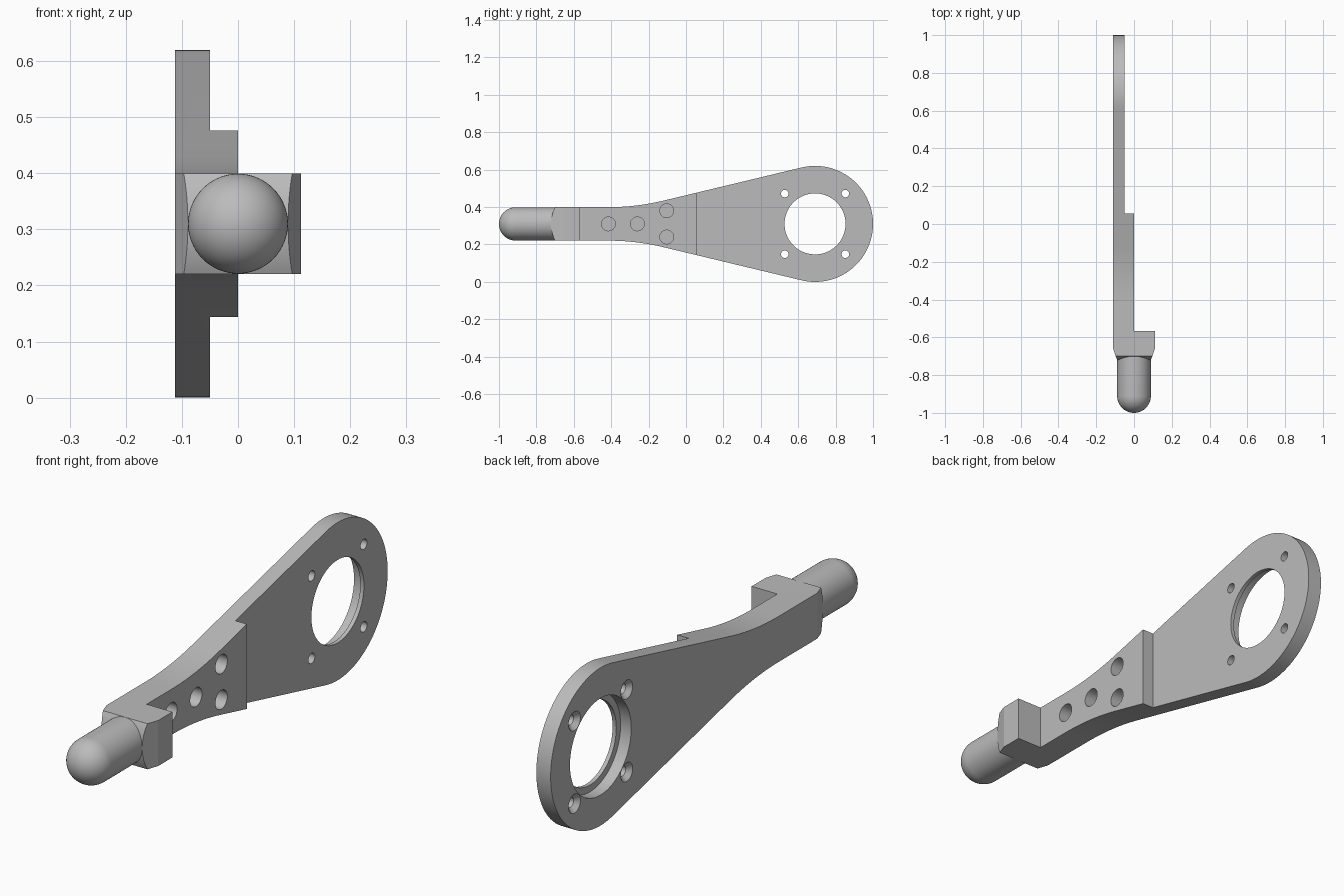
import bpy, bmesh
from math import sin, cos, tan, pi, radians, atan
from mathutils import Matrix, Vector

cube = bpy.data.objects.get("Cube")
if cube:
    bpy.data.objects.remove(cube, do_unlink=True)

MID = 0.31                 # height of the long axis
HALF = 0.0895              # half height of the neck
WIDE = 0.112               # half width of the shoulder block
EYE_Y, EYE_R = 0.69, 0.31  # round end of the plate

metal = bpy.data.materials.new("plain_grey")
metal.use_nodes = True
grey = (0.5, 0.5, 0.5, 1)
metal.diffuse_color = grey
metal.node_tree.nodes["Principled BSDF"].inputs["Base Color"].default_value = grey


def finish(name, bm):
    bmesh.ops.recalc_face_normals(bm, faces=bm.faces)
    mesh = bpy.data.meshes.new(name)
    bm.to_mesh(mesh)
    bm.free()
    mesh.materials.append(metal)
    obj = bpy.data.objects.new(name, mesh)
    bpy.context.collection.objects.link(obj)
    return obj


def prism(name, points, sweep):
    """Extrude a flat outline along a vector."""
    bm = bmesh.new()
    face = bm.faces.new([bm.verts.new(p) for p in points])
    new = bmesh.ops.extrude_face_region(bm, geom=[face])["geom"]
    verts = [v for v in new if isinstance(v, bmesh.types.BMVert)]
    bmesh.ops.translate(bm, verts=verts, vec=sweep)
    return finish(name, bm)


def lathe(name, profile, matrix, steps=64):
    """Revolve (x, radius) pairs about the x axis."""
    bm = bmesh.new()
    rings = [[bm.verts.new((x, r * cos(2 * pi * i / steps), r * sin(2 * pi * i / steps)))
              for i in range(steps)] for x, r in profile]
    for a, b in zip(rings, rings[1:]):
        for i in range(steps):
            j = (i + 1) % steps
            bm.faces.new((a[i], a[j], b[j], b[i]))
    bm.faces.new(rings[0])
    bm.faces.new(rings[-1])
    bm.transform(matrix)
    return finish(name, bm)


def activate(obj):
    bpy.ops.object.select_all(action='DESELECT')
    obj.select_set(True)
    bpy.context.view_layer.objects.active = obj


def cut(obj, cutter):
    cutter.hide_render = True
    mod = obj.modifiers.new("cut", 'BOOLEAN')
    mod.operation, mod.solver, mod.object = 'DIFFERENCE', 'EXACT', cutter
    activate(obj)
    bpy.ops.object.modifier_apply(modifier=mod.name)
    bpy.data.objects.remove(cutter, do_unlink=True)


def box(y0, y1, x0, x1):
    return prism("box_cutter", [(x0, y0, -1), (x1, y0, -1), (x1, y1, -1), (x0, y1, -1)], (0, 0, 3))


def arc(cy, cz, r, a0, a1, n):
    """Points (y, z) on an arc, angle measured from +y."""
    return [(cy + r * cos(a0 + (a1 - a0) * i / n), cz + r * sin(a0 + (a1 - a0) * i / n))
            for i in range(n + 1)]


# Upper half outline: bulging nose, straight neck, concave flare, round eye
slope = atan(0.2388)
flare_r = 1.27
flare_y = -0.267 - flare_r * tan(slope / 2)
sag = 0.022
nose_r = (HALF ** 2 + sag ** 2) / (2 * sag)
nose_a = atan(HALF / (nose_r - sag))
upper = arc(nose_r - 0.722, 0, nose_r, pi, pi - nose_a, 8)
upper += arc(flare_y, HALF + flare_r, flare_r, -pi / 2, -pi / 2 + slope, 10)
upper += arc(EYE_Y, 0, EYE_R, pi / 2 + slope, 0, 40)
outline = upper + [(y, -z) for y, z in reversed(upper[1:-1])]
arm = prism("arm_plate", [(-WIDE, y, MID + z) for y, z in outline], (2 * WIDE, 0, 0))

# Step the thickness down behind the block and again at the eye
cut(arm, box(-0.567, 2, 0, 1))
cut(arm, box(0.055, 2, -0.05, 1))

# Chamfer both sides of the block nose
for s in (-1, 1):
    wedge = [(s * WIDE, -0.655, 0), (s * 0.078, -0.755, 0), (s * 0.3, -0.755, 0), (s * 0.3, -0.655, 0)]
    cut(arm, prism("chamfer_cutter", wedge, (0, 0, 1)))

# Bearing hole with a recess on the outer face
cut(arm, lathe("bearing_cutter", [(-0.2, 0.19), (-0.066, 0.19), (-0.066, 0.163), (0.2, 0.163)],
               Matrix.Translation((0, EYE_Y, MID)), 96))

# Countersunk screw holes around it
for dy in (-0.162, 0.162):
    for dz in (-0.162, 0.162):
        cut(arm, lathe("screw_cutter", [(-0.132, 0.056), (-0.094, 0.02), (0.1, 0.02)],
                       Matrix.Translation((0, EYE_Y + dy, MID + dz)), 32))

# Blind holes in the thick part of the arm
for y, dz in ((-0.415, 0), (-0.26, 0), (-0.103, 0.07), (-0.103, -0.07)):
    cut(arm, lathe("blind_cutter", [(-0.07, 0.037), (0.05, 0.037)],
                   Matrix.Translation((0, y, MID + dz)), 32))

# Round ended handle rod
rod_r = 0.089
dome = [(rod_r * sin(pi / 2 * i / 16), max(rod_r * cos(pi / 2 * i / 16), 0.0005)) for i in range(17)]
profile = [(0.68, rod_r)] + [(1 - rod_r + x, r) for x, r in dome]
rod = lathe("handle_rod", profile,
            Matrix.Translation(Vector((0, 0, MID))) @ Matrix.Rotation(-pi / 2, 4, 'Z'))

for obj in (arm, rod):
    activate(obj)
    bpy.ops.object.shade_smooth_by_angle(angle=radians(14))
